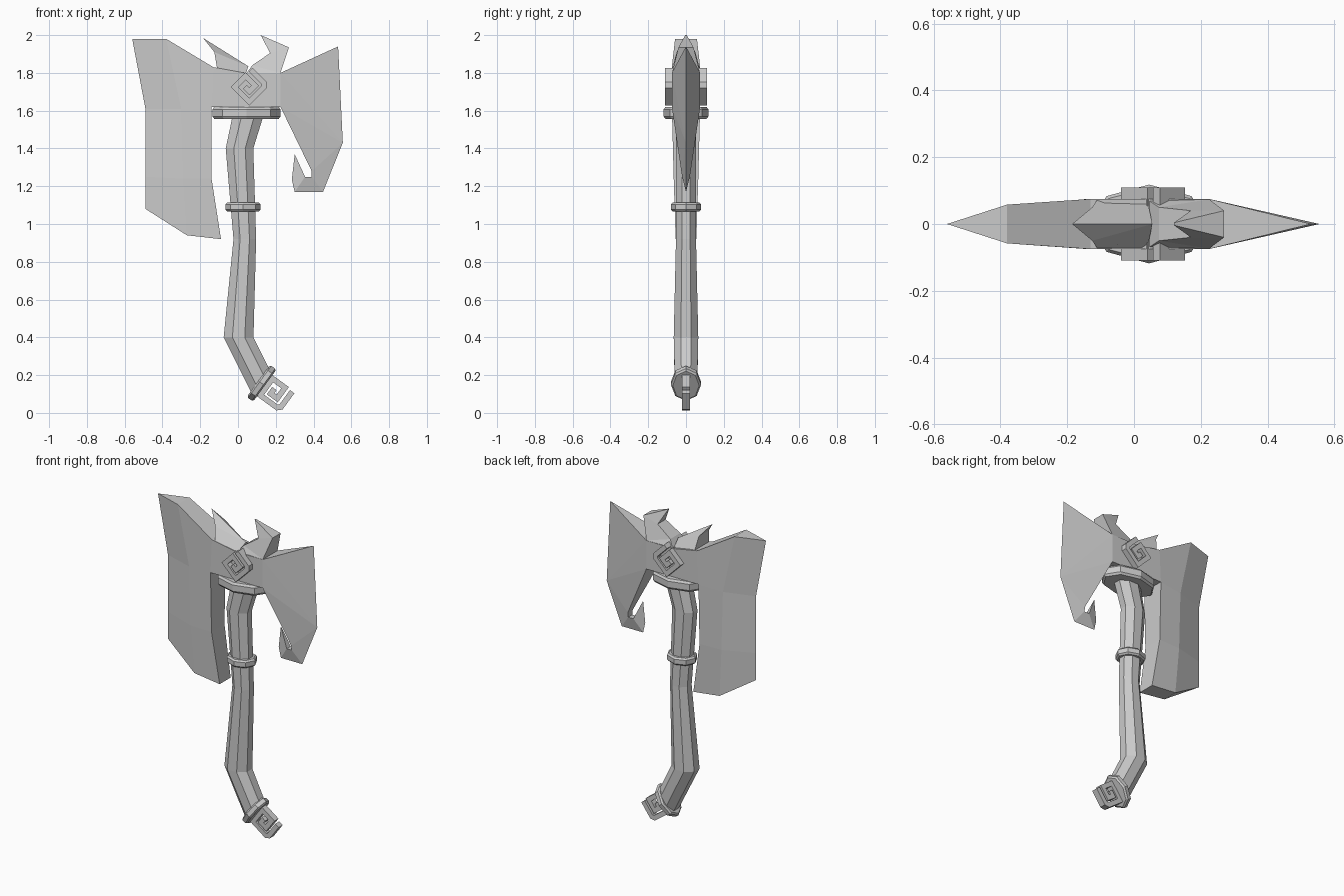
import bpy, bmesh, math
from mathutils import Vector

if "Cube" in bpy.data.objects:
    bpy.data.objects.remove(bpy.data.objects["Cube"])


def finish(name, bm):
    bmesh.ops.remove_doubles(bm, verts=bm.verts, dist=0.0005)
    bmesh.ops.recalc_face_normals(bm, faces=bm.faces)
    mesh = bpy.data.meshes.new(name)
    bm.to_mesh(mesh)
    bm.free()
    obj = bpy.data.objects.new(name, mesh)
    bpy.context.collection.objects.link(obj)
    return obj


def plate(name, pts, faces):
    """Mirrored plate: pts are (x, z, half thickness); rim is closed with walls."""
    bm = bmesh.new()
    front = [bm.verts.new((x, -h, z)) for x, z, h in pts]
    back = [bm.verts.new((x, h, z)) for x, z, h in pts]
    edges = [(f[i - 1], f[i]) for f in faces for i in range(len(f))]
    sides = [frozenset(e) for e in edges]
    for f in faces:
        bm.faces.new([front[i] for i in f])
        bm.faces.new([back[i] for i in reversed(f)])
    for (a, b), key in zip(edges, sides):
        if sides.count(key) == 1:
            bm.faces.new([front[b], front[a], back[a], back[b]])
    return finish(name, bm)


def tube(name, sections, phase):
    """Octagonal loft: sections are (x, z, half width, half depth, tilt in degrees)."""
    bm = bmesh.new()
    k = 1 / math.cos(phase)
    rings = []
    for x, z, w, d, tilt in sections:
        t = math.radians(tilt)
        ring = []
        for i in range(8):
            a = phase + i * math.pi / 4
            u = k * w * math.cos(a)
            ring.append(bm.verts.new((x + u * math.cos(t), k * d * math.sin(a),
                                      z + u * math.sin(t))))
        rings.append(ring)
    for r, s in zip(rings, rings[1:]):
        for i in range(8):
            bm.faces.new([r[i - 1], r[i], s[i], s[i - 1]])
    bm.faces.new(rings[0])
    bm.faces.new(rings[-1])
    return finish(name, bm)


def band(name, x, z, w, d, height, tilt=0.0):
    """Octagonal ring around the handle with slightly bevelled rims."""
    t = math.radians(tilt)
    secs = []
    for s, inset in ((-.5, .01), (-.3, 0), (.3, 0), (.5, .01)):
        secs.append((x - math.sin(t) * s * height, z + math.cos(t) * s * height,
                     w - inset, d - inset, tilt))
    return tube(name, secs, 0.0)


def spiral(name, cx, cz, angle, depth, half=0.0145):
    """Square spiral strip with mitred corners."""
    path = [(-.06, -.07), (.04, -.07), (.055, -.055), (.055, .055), (-.055, .055),
            (-.055, -.027), (.016, -.027), (.016, .016), (-.018, .016)]
    t = math.radians(angle)
    a = Vector((math.cos(t), math.sin(t)))
    b = Vector((math.sin(t), -math.cos(t)))
    p = [Vector((cx, cz)) + a * s + b * q for s, q in path]
    pts = []
    for i, v in enumerate(p):
        d1 = (v - p[i - 1]).normalized() if i else (p[1] - v).normalized()
        d2 = (p[i + 1] - v).normalized() if i < len(p) - 1 else d1
        n1, n2 = Vector((-d1.y, d1.x)), Vector((-d2.y, d2.x))
        m = (n1 + n2) / (1 + n1.dot(n2)) * half
        pts += [(*(v + m), depth), (*(v - m), depth)]
    faces = [(2 * i, 2 * i + 1, 2 * i + 3, 2 * i + 2) for i in range(len(p) - 1)]
    return plate(name, pts, faces)


# Axe head: broad left blade, core block and hooked right blade
head = [(-.56, 1.98, 0), (-.38, 1.98, .058), (-.13, 1.83, .075),
        (-.49, 1.61, 0), (-.30, 1.61, .06), (-.14, 1.62, .075),
        (-.49, 1.25, 0), (-.29, 1.24, .06), (-.14, 1.24, .065),
        (-.49, 1.08, 0), (-.27, .94, .05), (-.09, .92, .055),
        (.225, 1.80, .075), (.225, 1.62, .075), (.53, 1.94, 0), (.555, 1.43, 0),
        (.45, 1.17, 0), (.30, 1.17, 0), (.285, 1.235, 0), (.30, 1.37, 0),
        (.355, 1.25, .02), (.39, 1.25, .02), (.39, 1.28, .025), (.035, 1.80, .075)]
grid = [(r * 3 + c, r * 3 + c + 3, r * 3 + c + 4, r * 3 + c + 1)
        for r in range(3) for c in range(2)]
plate("axe_head", head, grid + [
    (2, 5, 13, 23), (23, 13, 12), (12, 13, 15), (12, 15, 14), (13, 22, 15),
    (22, 21, 16, 15), (21, 20, 17, 16), (20, 19, 18, 17)])

# Spike and curved horn on top of the head
plate("top_spike", [(-.185, 1.985, 0), (-.125, 1.91, .05), (-.11, 1.82, .073),
                    (.04, 1.79, .073), (.055, 1.835, 0)],
      [(0, 1, 4), (1, 2, 3, 4)])
plate("top_horn", [(.12, 2.0, .004), (.17, 1.905, .04), (.075, 1.84, .05),
                   (.04, 1.79, .073), (.225, 1.80, .074), (.27, 1.935, .04)],
      [(0, 1, 5), (1, 2, 4, 5), (2, 3, 4)])

# Bent octagonal handle
tube("handle", [(.06, 1.60, .083, .055, 0), (.008, 1.40, .073, .053, 0),
                (.036, .92, .06, .053, 0), (.003, .40, .079, .065, 0),
                (.12, .165, .078, .06, 52)], math.pi / 8)

# Collar and rings
band("head_collar", .045, 1.588, .18, .118, .065)
band("middle_ring", .027, 1.09, .093, .08, .048)
band("pommel_ring", .125, .157, .105, .08, .042, 54)

# Spiral ornaments on both head faces and at the pommel
spiral("head_emblem", .06, 1.725, -45, .11)
spiral("pommel_spiral", .195, .105, -126, .02)
